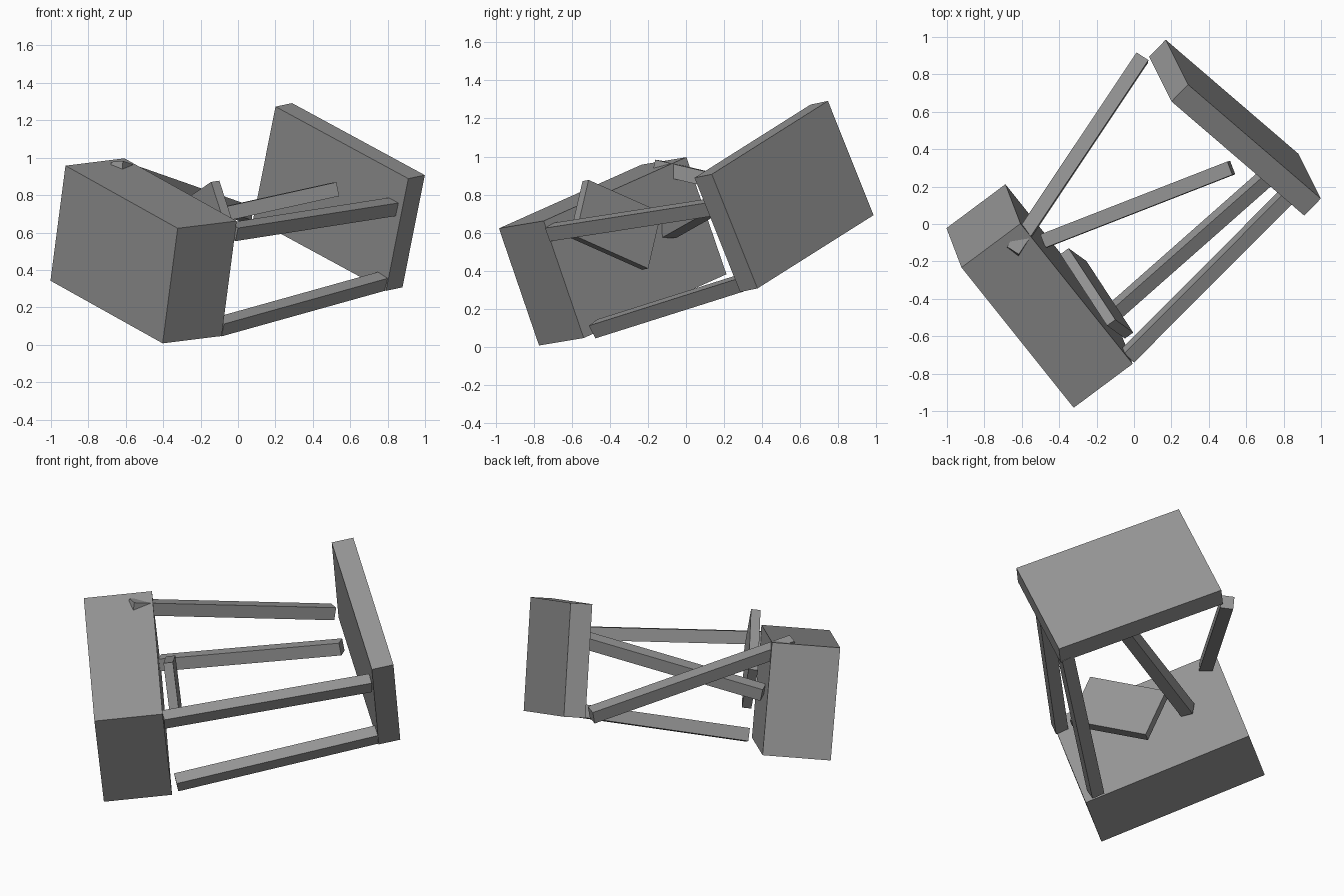
import bpy
import bmesh
from mathutils import Matrix, Vector

cube = bpy.data.objects.get("Cube")
if cube:
    bpy.data.objects.remove(cube, do_unlink=True)

grey = bpy.data.materials.new("plain grey")
grey.use_nodes = True
colour = (0.3, 0.3, 0.3, 1)
grey.diffuse_color = colour
grey.node_tree.nodes["Principled BSDF"].inputs["Base Color"].default_value = colour


def block(name, centre, along, across, size):
    """Box whose local x follows 'along' and whose local y leans to 'across'."""
    x = Vector(along).normalized()
    z = x.cross(Vector(across)).normalized()
    y = z.cross(x)
    mesh = bpy.data.meshes.new(name)
    bm = bmesh.new()
    bmesh.ops.create_cube(bm, size=1)
    bmesh.ops.scale(bm, vec=size, verts=bm.verts)
    bm.to_mesh(mesh)
    bm.free()
    mesh.materials.append(grey)
    obj = bpy.data.objects.new(name, mesh)
    bpy.context.collection.objects.link(obj)
    obj.matrix_world = Matrix.Translation(centre) @ Matrix((x, y, z)).transposed().to_4x4()


def rod(name, start, end, across, width=0.076):
    """Square rod between the centres of its two ends."""
    a, b = Vector(start), Vector(end)
    block(name, (a + b) / 2, b - a, across, ((b - a).length, width, width))


# Heavy base block and the thin panel facing it
block("base_block", (-0.505, -0.385, 0.502), (-0.6, 0.75, 0.335),
      (0.08, -0.21, 0.615), (1.017, 0.655, 0.395))
block("end_panel", (0.54, 0.515, 0.79), (-0.71, 0.61, 0.385),
      (-0.12, 0.24, -0.6), (1.012, 0.657, 0.128))

# Loose plate beside the base block
block("small_plate", (-0.199, -0.371, 0.641), (-0.25, 0.382, -0.17),
      (0.09, -0.06, -0.3), (0.487, 0.318, 0.055))

# Four square rods spanning the gap
rod("upper_rod", (-0.033, -0.704, 0.603), (0.824, 0.156, 0.737), (0.014, -0.026, 0.07))
rod("lower_rod", (-0.106, -0.47, 0.095), (0.772, 0.305, 0.34), (0.013, -0.035, 0.066))
rod("crossing_rod", (-0.649, -0.149, 0.943), (0.044, 0.889, 0.7), (0.048, 0.217, 0.966))
rod("middle_rod", (-0.48, -0.09, 0.61), (0.52, 0.3, 0.83), (-0.22, -0.04, 0.97))
